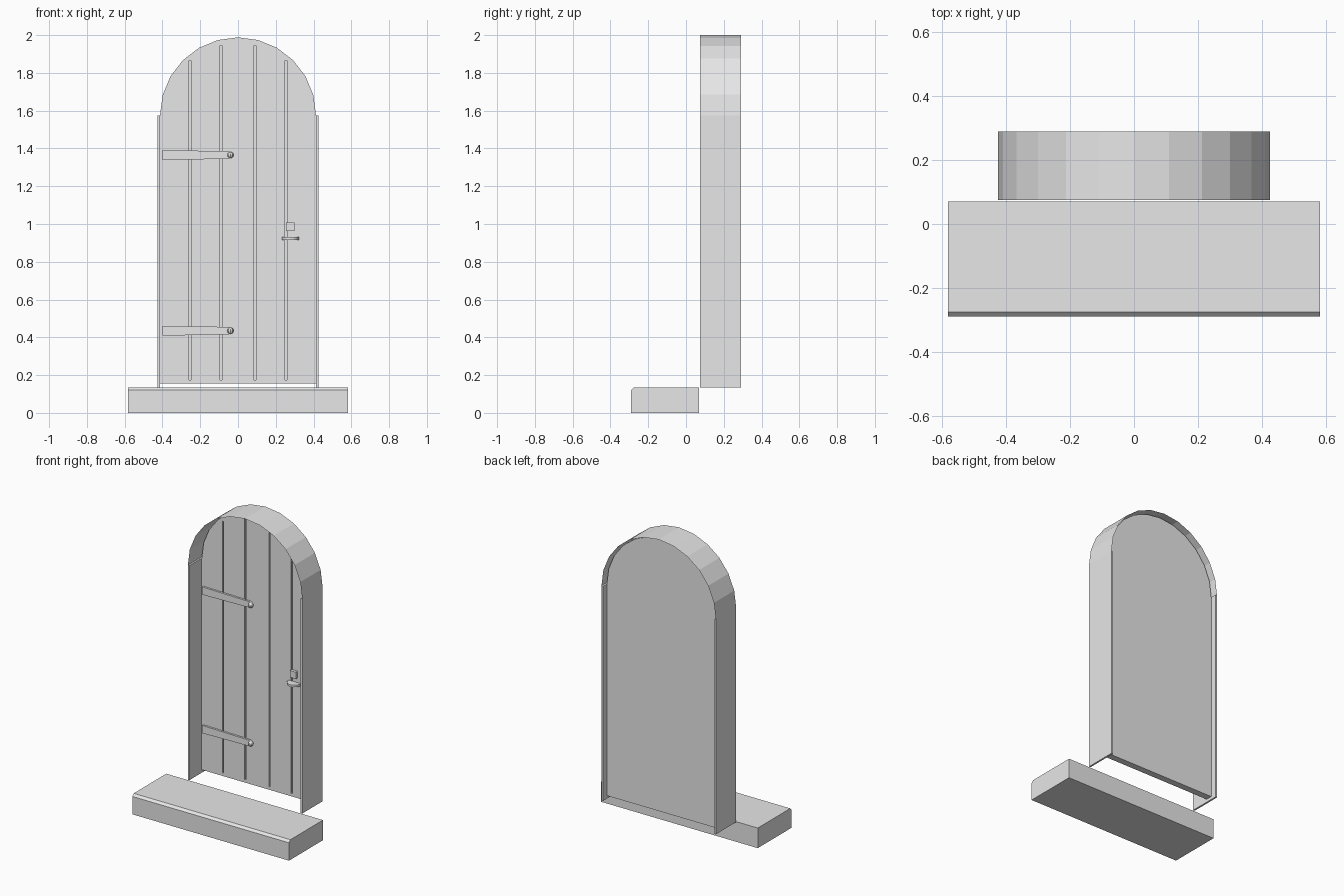
import bpy, bmesh, math
from mathutils import Vector

cube = bpy.data.objects.get("Cube")
if cube:
    bpy.data.objects.remove(cube, do_unlink=True)

grey = bpy.data.materials.new("plain grey")
grey.use_nodes = True
COLOUR = (0.8, 0.8, 0.8, 1)
grey.diffuse_color = COLOUR
grey.node_tree.nodes["Principled BSDF"].inputs["Base Color"].default_value = COLOUR

SPRING = 1.575              # height where the arch begins
FRONT, BACK = 0.075, 0.29   # depth of the frame
FACE, REAR = 0.205, 0.25    # depth of the door leaf


def finish(name, bm):
    bmesh.ops.recalc_face_normals(bm, faces=bm.faces)
    mesh = bpy.data.meshes.new(name)
    bm.to_mesh(mesh)
    bm.free()
    obj = bpy.data.objects.new(name, mesh)
    mesh.materials.append(grey)
    bpy.context.collection.objects.link(obj)
    return obj


def extrude(name, points, direction):
    """Solid made by sweeping a flat outline along a direction."""
    bm = bmesh.new()
    face = bm.faces.new([bm.verts.new(p) for p in points])
    out = bmesh.ops.extrude_face_region(bm, geom=[face])
    moved = [v for v in out["geom"] if isinstance(v, bmesh.types.BMVert)]
    bmesh.ops.translate(bm, verts=moved, vec=Vector(direction))
    return finish(name, bm)


def box(name, x0, x1, y0, y1, z0, z1):
    outline = [(x0, y0, z0), (x1, y0, z0), (x1, y0, z1), (x0, y0, z1)]
    return extrude(name, outline, (0, y1 - y0, 0))


def arch(radius, y):
    steps = [math.pi * i / 12 for i in range(13)]
    return [(radius * math.cos(a), y, SPRING + radius * math.sin(a)) for a in steps]


# Doorstep with a chamfered front edge
profile = [(-0.29, 0), (0.07, 0), (0.07, 0.135), (-0.275, 0.135), (-0.29, 0.12)]
extrude("doorstep", [(-0.582, y, z) for y, z in profile], (1.164, 0, 0))

# Frame: two jambs and a thin faceted arch
for side, name in ((-1, "right_jamb"), (1, "left_jamb")):
    x0, x1 = sorted((side * 0.413, side * 0.425))
    box(name, x0, x1, FRONT, BACK, 0.135, SPRING)
bm = bmesh.new()
front = [bm.verts.new(p) for p in arch(0.425, FRONT)]
back = [bm.verts.new(p) for p in arch(0.425, BACK)]
for i in range(12):
    bm.faces.new((front[i], front[i + 1], back[i + 1], back[i]))
finish("frame_arch", bm)

# Door leaf with plank grooves cut into its face
outline = arch(0.413, FACE) + [(-0.413, FACE, 0.155), (0.413, FACE, 0.155)]
door = extrude("door_leaf", outline, (0, REAR - FACE, 0))
for x, top in ((-0.255, 1.865), (-0.09, 1.945), (0.09, 1.945), (0.255, 1.865)):
    cutter = box("groove_cutter", x - 0.005, x + 0.005, FACE - 0.02, FACE + 0.01, 0.175, top)
    cutter.hide_render = True
    cutter.hide_set(True)
    cut = door.modifiers.new("groove", "BOOLEAN")
    cut.operation = "DIFFERENCE"
    cut.solver = "EXACT"
    cut.object = cutter
bpy.context.view_layer.update()
cut_mesh = bpy.data.meshes.new_from_object(
    door.evaluated_get(bpy.context.evaluated_depsgraph_get()))
door.modifiers.clear()
door.data = cut_mesh
for obj in [o for o in bpy.data.objects if o.name.startswith("groove_cutter")]:
    bpy.data.objects.remove(obj, do_unlink=True)

# Strap hinges, each with a round stud at the tip
for z, label in ((0.435, "lower"), (1.365, "upper")):
    strap = [(-0.4, -0.026), (-0.05, -0.02), (-0.035, -0.01),
             (-0.035, 0.01), (-0.05, 0.02), (-0.4, 0.026)]
    extrude(label + "_hinge", [(x, FACE - 0.013, z + h) for x, h in strap], (0, 0.013, 0))
    bm = bmesh.new()
    bmesh.ops.create_uvsphere(bm, u_segments=8, v_segments=6, radius=0.017)
    bmesh.ops.translate(bm, verts=bm.verts, vec=(-0.04, FACE - 0.013, z))
    finish(label + "_hinge_stud", bm)

# Lock block and a half-round thumb latch
box("lock_block", 0.255, 0.3, FACE - 0.02, FACE, 0.962, 1.008)
half = [math.pi * i / 8 for i in range(9)]
extrude("latch_handle", [(0.278 + 0.046 * math.cos(a), FACE - 0.05 * math.sin(a), 0.916)
                         for a in half], (0, 0, 0.014))
